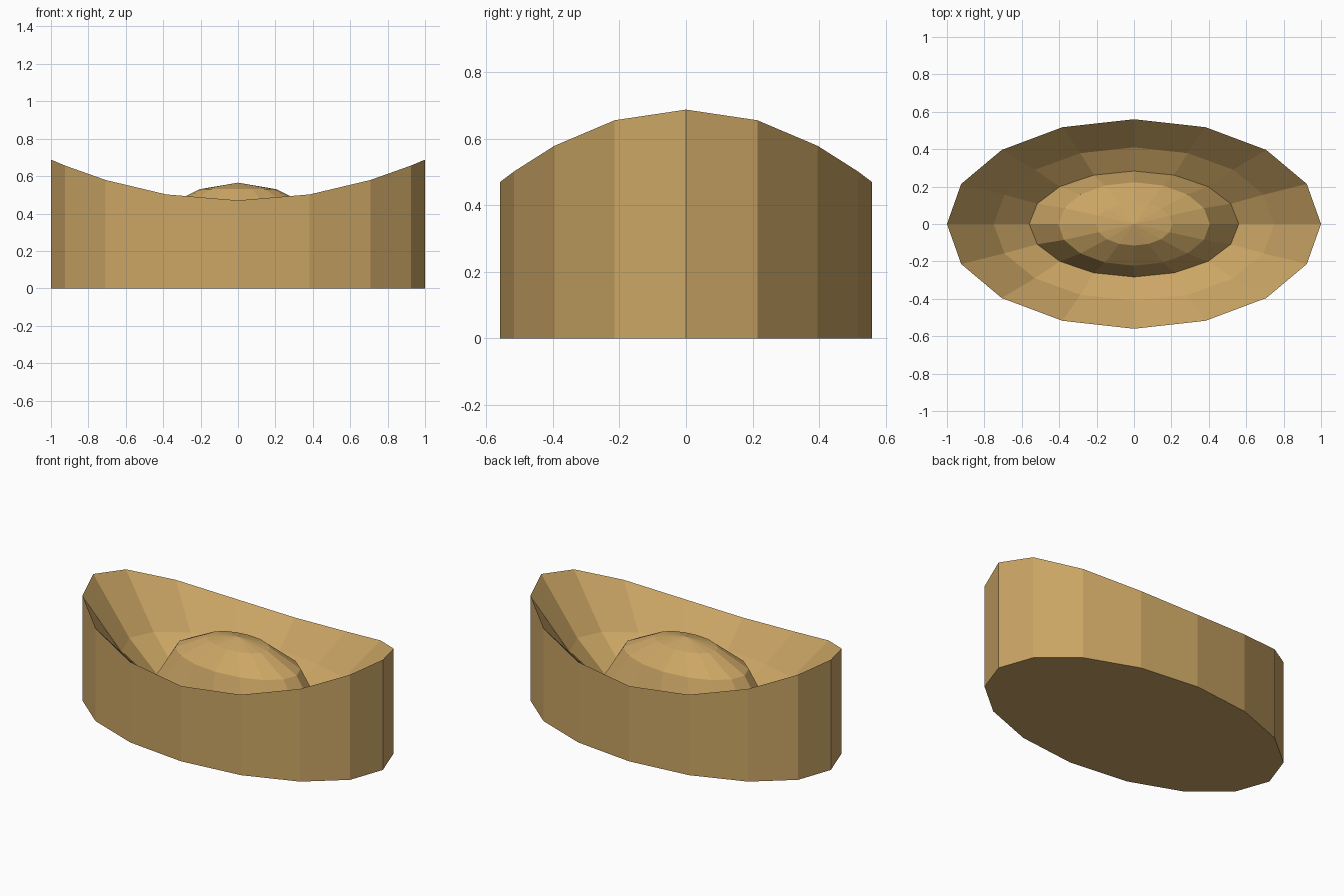
import bpy, bmesh, math

if "Cube" in bpy.data.objects:
    bpy.data.objects.remove(bpy.data.objects["Cube"])

SIDES = 16

def ring(bm, rx, ry, z_side, z_tip):
    # Elliptical ring whose height swings between the sides (y) and the tips (x)
    verts = []
    for i in range(SIDES):
        a = 2 * math.pi * i / SIDES
        c, s = math.cos(a), math.sin(a)
        verts.append(bm.verts.new((rx * c, ry * s, z_side + (z_tip - z_side) * c * c)))
    return verts

def loft(name, rings, mat, peak=None, base=False):
    bm = bmesh.new()
    loops = [ring(bm, *r) for r in rings]
    for a, b in zip(loops, loops[1:]):
        for i in range(SIDES):
            j = (i + 1) % SIDES
            bm.faces.new((a[i], a[j], b[j], b[i]))
    if base:
        bm.faces.new(loops[0][::-1])
    if peak is not None:
        top = bm.verts.new((0, 0, peak))
        for i in range(SIDES):
            bm.faces.new((loops[-1][i], loops[-1][(i + 1) % SIDES], top))
    mesh = bpy.data.meshes.new(name)
    bm.to_mesh(mesh)
    bm.free()
    mesh.materials.append(mat)
    ob = bpy.data.objects.new(name, mesh)
    bpy.context.collection.objects.link(ob)
    return ob

mat = bpy.data.materials.new("tan")
mat.diffuse_color = (0.60, 0.38, 0.13, 1)
mat.use_nodes = True
mat.node_tree.nodes["Principled BSDF"].inputs["Base Color"].default_value = mat.diffuse_color

# Oval body with a saddle-shaped rim, a sloping dish and a raised domed middle
loft("oval_dish", [
    (1.0, 0.56, 0.0, 0.0),       # base
    (1.0, 0.56, 0.47, 0.688),    # rim
    (0.75, 0.41, 0.32, 0.355),   # dish slope
    (0.56, 0.283, 0.26, 0.18),   # foot of the dome
    (0.405, 0.223, 0.43, 0.43),  # shoulder of the dome
    (0.205, 0.115, 0.53, 0.53),  # crown of the dome
], mat, peak=0.565, base=True)
